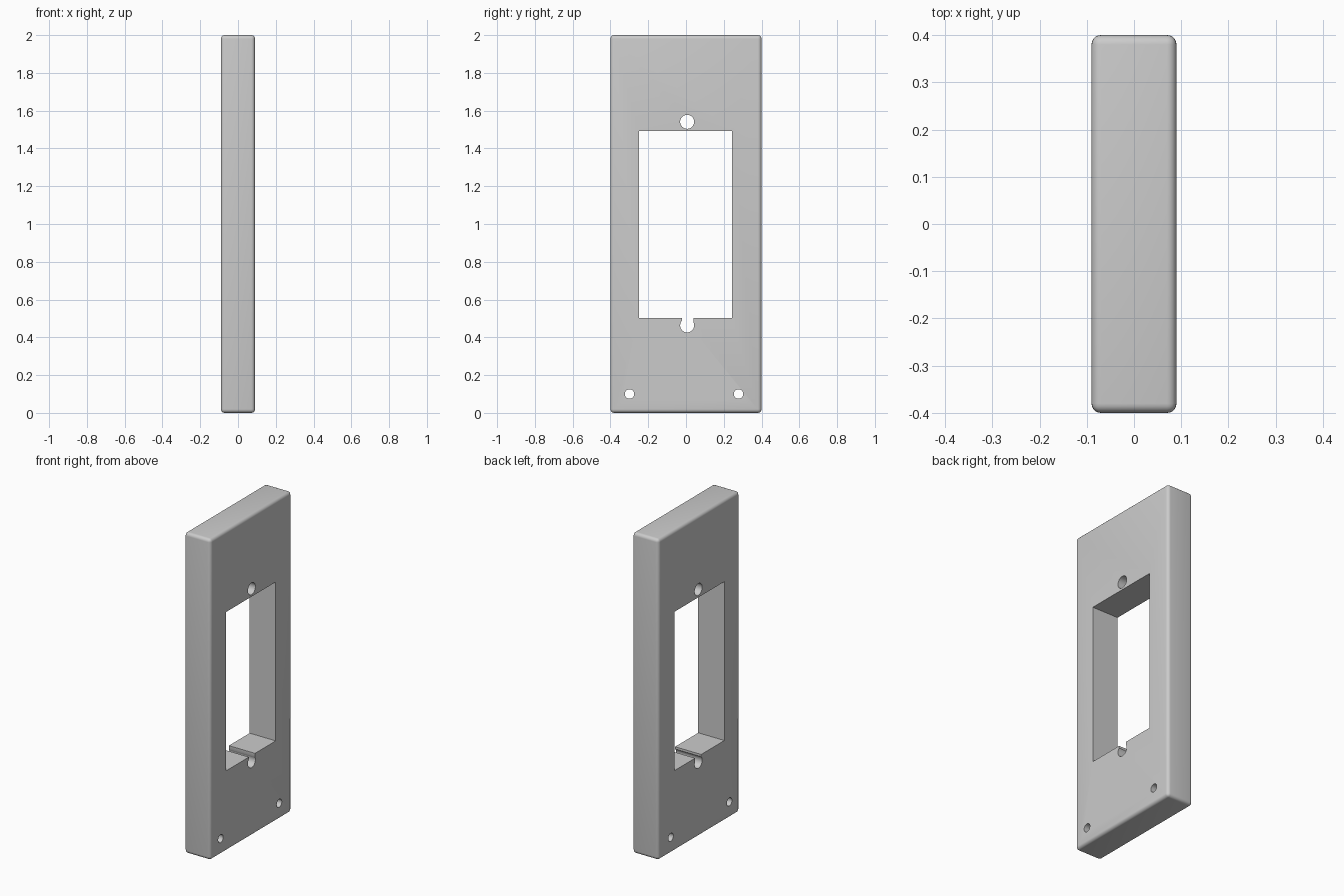
import bpy
import math

if "Cube" in bpy.data.objects:
    bpy.data.objects.remove(bpy.data.objects["Cube"])


def box(name, size, loc):
    bpy.ops.mesh.primitive_cube_add(size=1, location=loc)
    ob = bpy.context.object
    ob.name = name
    ob.scale = size
    bpy.ops.object.transform_apply(location=False, rotation=False, scale=True)
    return ob


def rod(name, radius, y, z):
    bpy.ops.mesh.primitive_cylinder_add(vertices=48, radius=radius, depth=0.4,
                                        location=(0, y, z),
                                        rotation=(0, math.pi / 2, 0))
    ob = bpy.context.object
    ob.name = name
    return ob


# Rounded mounting plate
plate = box("mounting_plate", (0.18, 0.8, 2.0), (0, 0, 1))
bevel = plate.modifiers.new("rounded_edges", 'BEVEL')
bevel.width = 0.02
bevel.segments = 5

# Window, keyhole notch, and screw holes
cutters = [
    box("window_cutter", (0.4, 0.492, 0.99), (0, -0.003, 0.997)),
    box("notch_cutter", (0.42, 0.06, 0.06), (0, 0.009, 0.488)),
    rod("notch_hole_cutter", 0.037, 0.006, 0.463),
    rod("upper_hole_cutter", 0.037, 0.006, 1.541),
]
for y in (-0.299, 0.278):
    cutters.append(rod("lower_hole_cutter", 0.025, y, 0.1))

for c in cutters:
    cut = plate.modifiers.new(c.name, 'BOOLEAN')
    cut.operation = 'DIFFERENCE'
    cut.solver = 'EXACT'
    cut.object = c

# Bake the cuts and drop the cutters
bpy.ops.object.select_all(action='DESELECT')
plate.select_set(True)
bpy.context.view_layer.objects.active = plate
for m in list(plate.modifiers):
    bpy.ops.object.modifier_apply(modifier=m.name)
for c in cutters:
    bpy.data.objects.remove(c)
bpy.ops.object.shade_smooth_by_angle(angle=math.radians(30))
